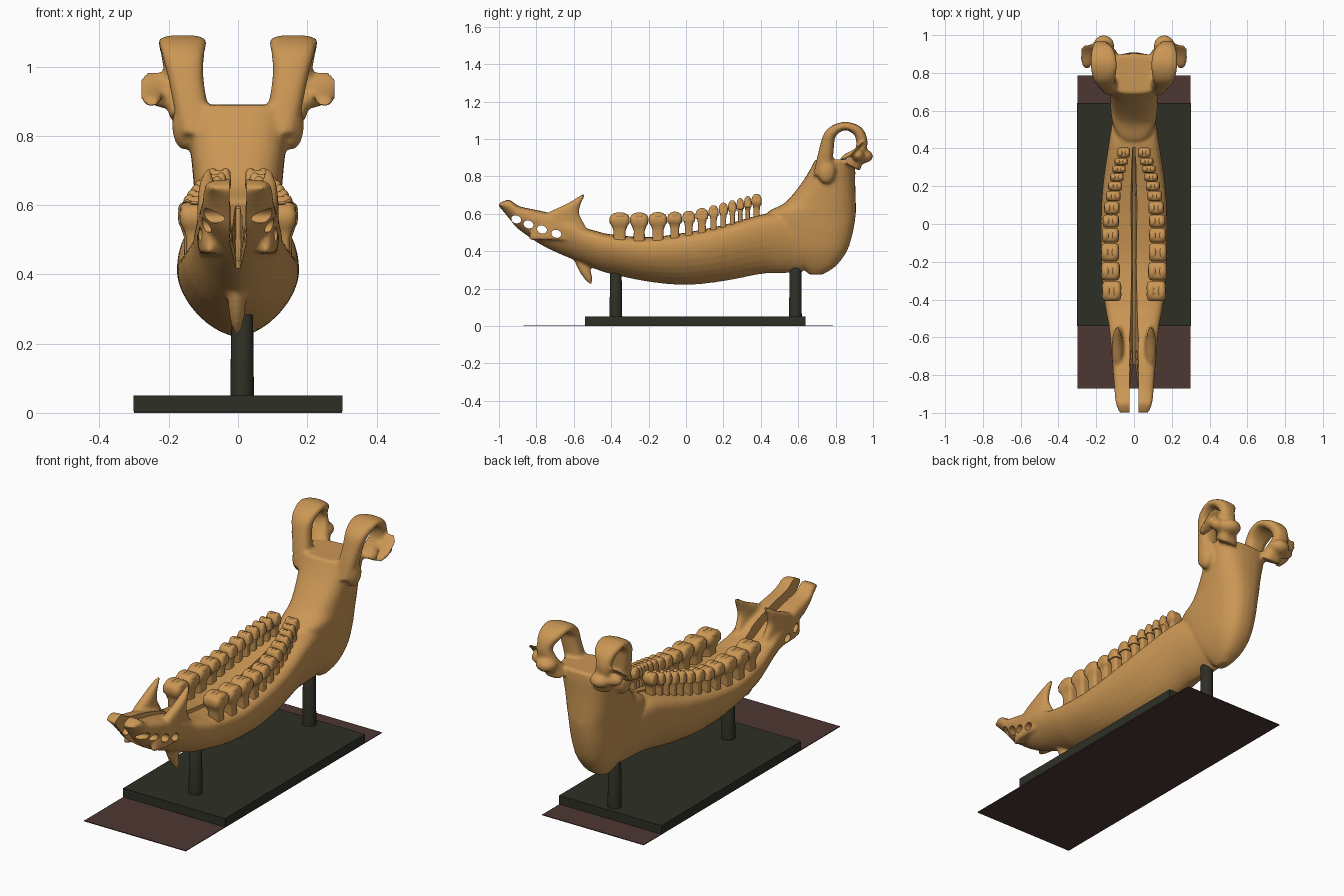
import bpy, bmesh, math
from mathutils import Vector, Matrix

if "Cube" in bpy.data.objects:
    bpy.data.objects.remove(bpy.data.objects["Cube"])

X, Y, Z = Vector((1, 0, 0)), Vector((0, 1, 0)), Vector((0, 0, 1))


def material(name, rgb):
    m = bpy.data.materials.new(name)
    m.diffuse_color = (*rgb, 1)
    m.use_nodes = True
    m.node_tree.nodes["Principled BSDF"].inputs["Base Color"].default_value = m.diffuse_color
    return m


BONE = material("warm_bone", (0.60, 0.31, 0.09))
STAND = material("dark_stand", (0.027, 0.028, 0.018))
PLATE = material("brown_plate", (0.075, 0.038, 0.032))


def smooth_rows(rows, n=4):
    """Catmull-Rom interpolation of parameter rows."""
    out = []
    for i in range(len(rows) - 1):
        p0, p1, p2, p3 = (rows[max(i - 1, 0)], rows[i], rows[i + 1],
                          rows[min(i + 2, len(rows) - 1)])
        for k in range(n):
            t = k / n
            out.append([0.5 * (2 * b + (c - a) * t + (2 * a - 5 * b + 4 * c - d) * t * t
                               + (3 * b - a - 3 * c + d) * t ** 3)
                        for a, b, c, d in zip(p0, p1, p2, p3)])
    return out + [list(rows[-1])]


def ring(c, u, v, a, b, e=2, b_low=None, e_low=None, n=32, lobe=0):
    """Superellipse section, optionally with a different lower half."""
    pts = []
    for i in range(n):
        t = 2 * math.pi * i / n
        cs, sn = math.cos(t), math.sin(t)
        low = sn < 0 and b_low is not None
        p = 2 / (e_low if low else e)
        h = b_low if low else b
        r = 1 + lobe * math.cos(4 * t)
        pts.append(c + u * (a * r * math.copysign(abs(cs) ** p, cs))
                   + v * (h * r * math.copysign(abs(sn) ** p, sn)))
    return pts


def loft(bm, rings):
    loops = [[bm.verts.new(p) for p in r] for r in rings]
    n = len(loops[0])
    for a, b in zip(loops, loops[1:]):
        for i in range(n):
            bm.faces.new((a[i], a[(i + 1) % n], b[(i + 1) % n], b[i]))
    bm.faces.new(loops[0])
    bm.faces.new(loops[-1])


def blob(bm, c, r):
    bmesh.ops.create_uvsphere(bm, u_segments=24, v_segments=14, radius=1,
                              matrix=Matrix.Translation(c) @ Matrix.Diagonal((*r, 1)))


def finish(bm, name, mat):
    bmesh.ops.recalc_face_normals(bm, faces=bm.faces)
    me = bpy.data.meshes.new(name)
    bm.to_mesh(me)
    bm.free()
    ob = bpy.data.objects.new(name, me)
    bpy.context.collection.objects.link(ob)
    me.materials.append(mat)
    return ob


def activate(ob):
    bpy.ops.object.select_all(action='DESELECT')
    ob.select_set(True)
    bpy.context.view_layer.objects.active = ob


def apply_mod(ob, kind, **props):
    activate(ob)
    m = ob.modifiers.new(kind.lower(), kind)
    for k, v in props.items():
        setattr(m, k, v)
    bpy.ops.object.modifier_apply(modifier=m.name)


def shade(ob, angle=40):
    activate(ob)
    bpy.ops.object.shade_smooth_by_angle(angle=math.radians(angle))


# Jaw body: rows of y, bottom, top, half width
bm = bmesh.new()
body = [(-1.0, .64, .655, .08), (-.945, .57, .675, .097), (-.89, .508, .64, .103),
        (-.76, .425, .612, .113), (-.62, .362, .57, .125), (-.55, .332, .53, .132),
        (-.48, .303, .508, .145), (-.4, .278, .49, .158), (-.2, .237, .475, .174),
        (0, .22, .5, .176), (.2, .24, .54, .166), (.4, .278, .595, .138),
        (.5, .282, .6, .122), (.62, .285, .55, .1)]
loft(bm, [ring(Vector((0, y, zt - .3 * (zt - zb))), X, Z, w, .3 * (zt - zb), 3.5,
               .7 * (zt - zb), 1.7) for y, zb, zt, w in smooth_rows(body)])

# Rear upright: rows of z, front y, back y, half width
ramus = [(.275, .66, .73, .025), (.32, .61, .80, .06), (.4, .52, .86, .095),
         (.5, .45, .892, .115), (.6, .43, .908, .125), (.66, .53, .908, .128),
         (.76, .615, .905, .138), (.84, .665, .905, .15), (.89, .69, .9, .158)]
loft(bm, [ring(Vector((0, (f + b) / 2, z)), X, Y, w, (b - f) / 2, 2.6)
          for z, f, b, w in smooth_rows(ramus)])

# Looped processes: rows of x, y, z, half breadth, half thickness
loop = [(.12, .73, .80, .05, .05), (.148, .752, .95, .05, .038), (.158, .775, 1.03, .06, .03),
        (.16, .845, 1.069, .07, .022), (.165, .915, 1.045, .06, .027),
        (.175, .94, .99, .04, .03), (.165, .93, .93, .05, .03), (.14, .89, .85, .055, .045)]
# Front fangs: rows of z, front y, back y, x, half thickness
fang = [(.46, -.84, -.50, .08, .035), (.54, -.82, -.54, .083, .034), (.60, -.75, -.57, .087, .03),
        (.65, -.645, -.563, .09, .023), (.685, -.585, -.547, .088, .015), (.707, -.55, -.538, .085, .006)]
for s in (1, -1):
    rows = smooth_rows(loop, 5)
    ctr = [Vector((s * r[0], r[1], r[2])) for r in rows]
    rings = []
    for i, r in enumerate(rows):
        d = ctr[min(i + 1, len(ctr) - 1)] - ctr[max(i - 1, 0)]
        rings.append(ring(ctr[i], X, X.cross(d).normalized(), r[3], r[4], 2.6))
    loft(bm, rings)
    loft(bm, [ring(Vector((s * x, (f + b) / 2, z)), X, Y, h, (b - f) / 2, 2.2)
              for z, f, b, x, h in smooth_rows(fang)])
    # Condyle and its outer wing
    blob(bm, (s * .16, .945, .908), (.055, .055, .038))
    blob(bm, (s * .205, .92, .915), (.06, .035, .035))
    wing = [(.24, .95, .985, .018), (.25, .925, .96, .032), (.25, .88, .92, .034), (.25, .83, .90, .02)]
    loft(bm, [ring(Vector((s * x, y, z)), X, Vector((0, .6, .8)), r, r)
              for x, y, z, r in smooth_rows(wing)])
    blob(bm, (s * .155, .75, .83), (.035, .05, .07))

# Spike under the chin
spike = [(.40, -.585, .03), (.33, -.555, .034), (.27, -.53, .027), (.225, -.51, .008)]
loft(bm, [ring(Vector((-.003, y, z)), X, Y, r * .75, r) for z, y, r in smooth_rows(spike)])
jaw = finish(bm, "jaw_bone", BONE)
apply_mod(jaw, 'REMESH', mode='VOXEL', voxel_size=0.009)
apply_mod(jaw, 'SMOOTH', factor=0.5, iterations=4)

# Cutters: slit between the two halves, and the row of side holes
bm = bmesh.new()
slit = [(-1.1, .30, .025), (-.76, .41, .024), (-.7, .44, .022), (-.4, .425, .024),
        (.1, .44, .022), (.3, .50, .016), (.41, .59, .008)]
loft(bm, [[Vector(p) for p in ((-.006, y, z), (.006, y, z), (w, y, z + .12), (w, y, .9),
                               (-w, y, .9), (-w, y, z + .12))] for y, z, w in slit])
cutters = [finish(bm, "slit_cutter", BONE)]
bm = bmesh.new()
for y, z in ((-.908, .57), (-.842, .543), (-.77, .516), (-.693, .493)):
    loft(bm, [ring(Vector((x, y, z)), Vector((0, .95, -.3)), Vector((0, .3, .95)), .027, .021, n=20)
              for x in (-.3, .3)])
cutters.append(finish(bm, "hole_cutter", BONE))
for c in cutters:
    apply_mod(jaw, 'BOOLEAN', operation='DIFFERENCE', object=c, solver='EXACT')
    c.hide_render = True
    bpy.data.objects.remove(c)
shade(jaw, 50)


# Cheek teeth: two mirrored rows, crowns touching above narrow roots
def sample(table, y):
    for (y0, *a), (y1, *b) in zip(table, table[1:]):
        if y <= y1:
            t = max(0, (y - y0) / (y1 - y0))
            return [p + (q - p) * t for p, q in zip(a, b)]
    return table[-1][1:]


# y, gum height, crown height, x, half width
arch = [(-.41, .48, .60, .115, .055), (-.2, .475, .60, .127, .052), (0, .50, .605, .124, .046),
        (.12, .525, .63, .115, .042), (.25, .56, .665, .09, .038), (.40, .595, .705, .048, .036)]
edges = [-.41, -.30, -.20, -.10, -.02, .05, .12, .175, .225, .27, .31, .35, .405]
crown = [(0, -.05, .62, .66), (0, .03, .64, .62), (0, .055, .8, .8), (1, -.05, .97, 1.02),
         (1, -.022, 1, 1.04), (1, -.006, .85, .88), (1, .002, .55, .6)]
bm = bmesh.new()
for s in (1, -1):
    for y0, y1 in zip(edges, edges[1:]):
        y, hl = (y0 + y1) / 2, (y1 - y0) / 2
        gum, top, x, hw = sample(arch, y)
        loft(bm, [ring(Vector((s * x, y, (top if k else gum) + dz)), X, Y, hw * sx, hl * sy,
                       2.6, n=24, lobe=-.07)
                  for k, dz, sx, sy in smooth_rows(crown, 1)])
        # paired cusps on the chewing face
        for d in (-1, 1):
            blob(bm, (s * x + d * hw * .5, y, top - .012), (hw * .42, hl * .8, .02))
teeth = finish(bm, "cheek_teeth", BONE)
shade(teeth, 60)


# Display stand
def box(name, mat, lo, hi):
    bm = bmesh.new()
    bmesh.ops.create_cube(bm, size=1)
    for v in bm.verts:
        v.co = Vector([(a + b) / 2 + c * (b - a) for a, b, c in zip(lo, hi, v.co)])
    return finish(bm, name, mat)


box("ground_plate", PLATE, (-.30, -.87, 0), (.30, .785, .004))
box("stand_base", STAND, (-.302, -.54, .004), (.302, .64, .05))
for name, y, top in (("front_post", -.375, .29), ("rear_post", .585, .35)):
    bm = bmesh.new()
    loft(bm, [ring(Vector((.012, y, z)), X, Y, r, r)
              for z, r in ((.03, .036), (.055, .034), (top - .01, .031), (top, .024))])
    shade(finish(bm, name, STAND))
